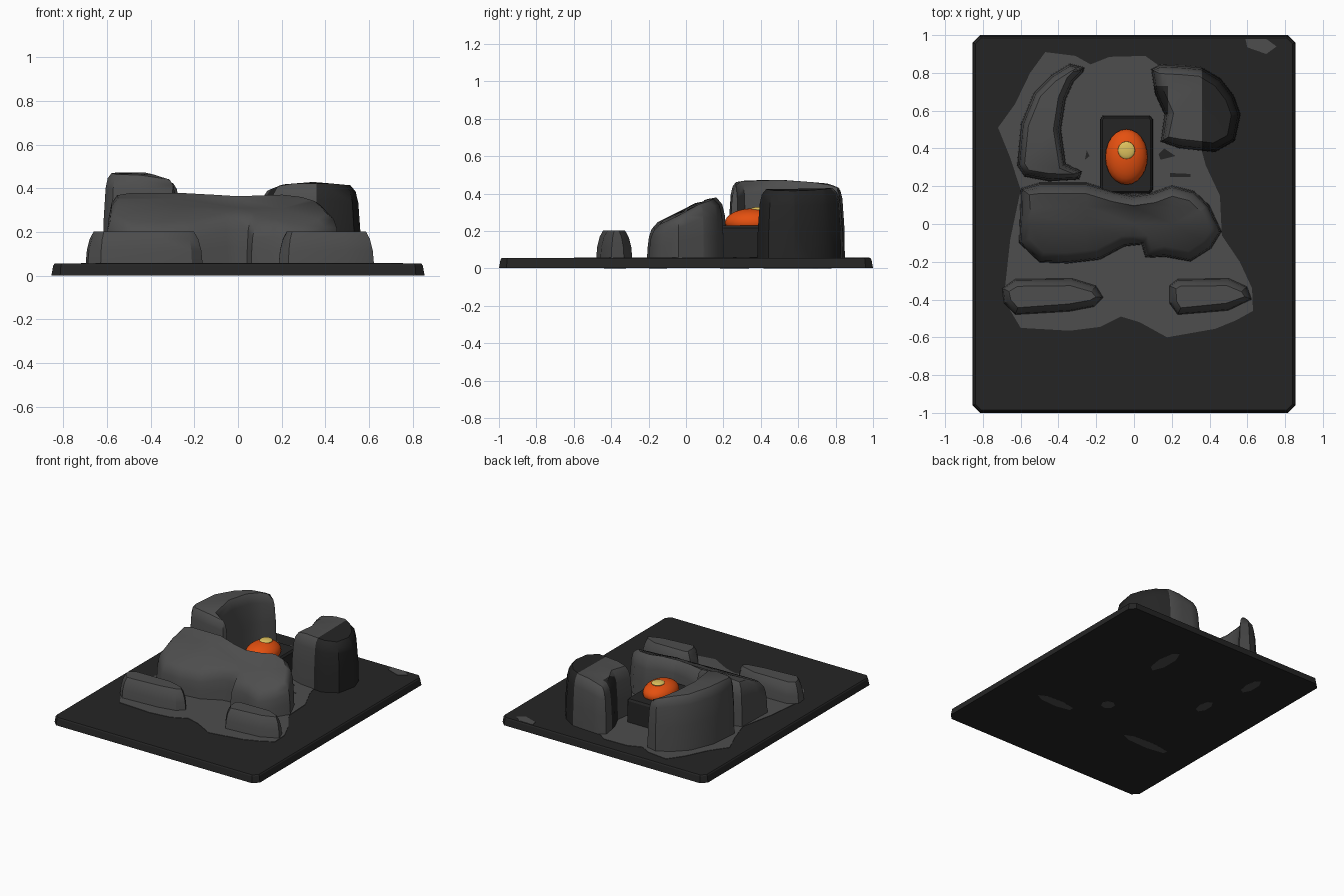
import bpy, bmesh, math
from mathutils import Vector

if "Cube" in bpy.data.objects:
    bpy.data.objects.remove(bpy.data.objects["Cube"])


def material(name, rgb):
    m = bpy.data.materials.new(name)
    m.diffuse_color = (*rgb, 1)
    m.use_nodes = True
    m.node_tree.nodes["Principled BSDF"].inputs["Base Color"].default_value = m.diffuse_color
    return m


DARK = material("charcoal", (0.018, 0.018, 0.018))
GREY = material("stone grey", (0.075, 0.075, 0.075))
ORANGE = material("orange", (0.78, 0.08, 0.005))
YELLOW = material("pale yellow", (0.72, 0.53, 0.11))


def finish(name, bm, *mats, smooth=None):
    bmesh.ops.recalc_face_normals(bm, faces=bm.faces)
    me = bpy.data.meshes.new(name)
    bm.to_mesh(me)
    bm.free()
    ob = bpy.data.objects.new(name, me)
    bpy.context.collection.objects.link(ob)
    for m in mats:
        me.materials.append(m)
    if smooth:
        bpy.ops.object.select_all(action='DESELECT')
        ob.select_set(True)
        bpy.context.view_layer.objects.active = ob
        bpy.ops.object.shade_smooth_by_angle(angle=math.radians(smooth))
    return ob


def inset(pts, d):
    """Shift every outline point inward by d."""
    n = len(pts)
    area = sum(pts[i - 1][0] * pts[i][1] - pts[i][0] * pts[i - 1][1] for i in range(n))
    s = 1 if area > 0 else -1
    out = []
    for i in range(n):
        p = Vector(pts[i])
        a = (p - Vector(pts[i - 1])).normalized()
        b = (Vector(pts[(i + 1) % n]) - p).normalized()
        nor = Vector((-a.y - b.y, a.x + b.x)).normalized() * s
        out.append(p + nor * d)
    return out


def loft(outline, rings, top, bottom=0.03, cuts=()):
    """Stack inset copies of an outline; top(x, y) is the local height."""
    bm = bmesh.new()
    loops = []
    for frac, d in rings:
        loops.append([bm.verts.new((p.x, p.y, bottom + (top(p.x, p.y) - bottom) * frac))
                      for p in inset(outline, d)])
    n = len(outline)
    for lo, hi in zip(loops, loops[1:]):
        for i in range(n):
            j = (i + 1) % n
            bm.faces.new((lo[i], lo[j], hi[j], hi[i]))
    bm.faces.new(loops[0][::-1])
    bm.faces.new(loops[-1])
    for axis, value in cuts:
        nor = Vector((1, 0, 0)) if axis == 'x' else Vector((0, 1, 0))
        bmesh.ops.bisect_plane(bm, geom=bm.verts[:] + bm.edges[:] + bm.faces[:],
                               plane_co=nor * value, plane_no=nor, dist=1e-5)
    bmesh.ops.triangulate(bm, faces=[f for f in bm.faces if len(f.verts) > 4])
    return bm


def curve(x, keys):
    """Piecewise linear lookup."""
    if x <= keys[0][0]:
        return keys[0][1]
    for (a, u), (b, v) in zip(keys, keys[1:]):
        if x <= b:
            return u + (v - u) * (x - a) / (b - a)
    return keys[-1][1]


def plate(name, outline, z, h, mat):
    return finish(name, loft(outline, [(0, 0), (1, 0)], lambda x, y: z + h, bottom=z), mat)


# base slab with clipped corners and sloping rim
X, Y, C = 0.855, 1.0, 0.04
slab = [(-X + C, -Y), (X - C, -Y), (X, -Y + C), (X, Y - C),
        (X - C, Y), (-X + C, Y), (-X, Y - C), (-X, -Y + C)]
finish("base_slab", loft(slab, [(0, 0), (0.85, 0.009), (1, 0.016)],
                         lambda x, y: 0.055, bottom=0.0005), DARK)

# pale ground patches painted on the slab
plate("ground_patch", [
    (-.47, .91), (-.31, .89), (-.23, .845), (-.13, .885), (.06, .89), (.13, .84), (.3, .8),
    (.35, .42), (.38, .31), (.455, .15), (.465, -.06), (.56, -.2), (.625, -.34), (.63, -.46),
    (.54, -.51), (.43, -.555), (.175, -.6), (.03, -.52), (-.07, -.49), (-.18, -.545),
    (-.34, -.565), (-.6, -.55), (-.69, -.4), (-.655, -.08), (-.6, .18), (-.655, .35),
    (-.72, .51), (-.63, .635), (-.55, .8)], 0.052, 0.006, GREY)
plate("corner_patch", [(.59, .98), (.7, .98), (.755, .94), (.7, .9), (.6, .935)],
      0.052, 0.0055, GREY)
for i, pts in enumerate([[(-.26, .34), (-.235, .36), (-.25, .39)],
                         [(.14, .34), (.22, .36), (.16, .4), (.13, .37)],
                         [(.19, .25), (.3, .25), (.3, .265), (.19, .27)]]):
    plate(f"dark_fleck_{i}", pts, 0.054, 0.006, DARK)

# small pale patches on the underside
for i, (x, y, rx, ry) in enumerate([(.19, .56, .05, .15), (-.49, .68, .04, .1),
                                    (-.42, .26, .04, .08), (.41, -.36, .16, .04),
                                    (-.44, -.40, .2, .04), (.11, -.15, .05, .05)]):
    plate(f"underside_patch_{i}", [(x + rx * math.cos(a * math.tau / 7),
                                    y + ry * math.sin(a * math.tau / 7)) for a in range(7)],
          0.0, 0.001, GREY)

SIDES = [(0, 0), (0.45, 0.004), (0.8, 0.014), (0.93, 0.026), (1, 0.05)]

# curved back-left stone
bm = loft([(-.26, .83), (-.34, .85), (-.44, .79), (-.53, .7), (-.6, .53), (-.62, .31),
           (-.58, .25), (-.45, .225), (-.29, .235), (-.275, .28), (-.36, .32), (-.385, .5),
           (-.36, .66), (-.32, .75), (-.27, .8)],
          [(0, 0), (0.5, 0.004), (0.85, 0.014), (0.95, 0.024), (1, 0.042)],
          lambda x, y: curve(y, [(.23, .455), (.35, .475), (.55, .472), (.85, .445)])
          - max(0, x + .38) * .3)
finish("left_back_stone", bm, GREY, smooth=40)

# rounded back-right stone, dark outer half and dark inner notch
bm = loft([(.09, .82), (.14, .845), (.26, .84), (.36, .83), (.46, .77), (.53, .68), (.565, .58),
           (.535, .44), (.43, .38), (.24, .40), (.14, .435), (.16, .58), (.11, .69)],
          SIDES, lambda x, y: curve(x, [(.1, .375), (.2, .418), (.35, .43), (.56, .41)]),
          cuts=[('x', .36), ('x', .18), ('y', .58), ('y', .73)])
for f in bm.faces:
    c = f.calc_center_median()
    f.material_index = int(c.x > .36 or (c.x < .18 and .58 < c.y < .73))
finish("right_back_stone", bm, GREY, DARK, smooth=40)

# long middle stone, sloping down to the front


def middle_top(x, y):
    z = curve(y, [(-.2, .215), (-.1, .28), (0, .335), (.09, .378), (.16, .38), (.22, .36)])
    return z - curve(x, [(-.6, .02), (-.5, 0), (-.25, 0), (0, .014), (.2, .008), (.44, .035)])


bm = loft([(-.6, .19), (-.5, .22), (-.25, .22), (-.1, .175), (0, .155), (.1, .17), (.2, .205),
           (.32, .175), (.4, .1), (.465, -.04), (.41, -.13), (.3, -.2), (.16, -.175),
           (.06, -.18), (.04, -.11), (-.05, -.12), (-.18, -.19), (-.35, -.21), (-.5, -.205),
           (-.61, -.1), (-.605, .05)],
          [(0, 0), (0.45, 0.005), (0.75, 0.012), (0.92, 0.026), (1, 0.058)], middle_top,
          cuts=[('y', .09), ('y', 0), ('x', -.25), ('x', 0), ('x', .2)])
finish("middle_stone", bm, GREY, smooth=45)

# two low front stones
LOW = [(0, 0), (0.5, 0.008), (0.8, 0.022), (1, 0.042)]
for name, pts in (
    ("front_left_stone", [(-.7, -.34), (-.63, -.29), (-.33, -.285), (-.2, -.325), (-.16, -.39),
                          (-.21, -.44), (-.34, -.465), (-.63, -.482), (-.69, -.42)]),
    ("front_right_stone", [(.185, -.325), (.23, -.29), (.5, -.285), (.6, -.33), (.625, -.4),
                           (.5, -.46), (.23, -.482), (.185, -.42)])):
    finish(name, loft(pts, LOW, lambda x, y: 0.202), GREY, smooth=30)

# dark pedestal
bm = loft([(-.18, .18), (-.165, .16), (.085, .16), (.1, .18), (.1, .555), (.085, .575),
           (-.165, .575), (-.18, .555)],
          [(0, 0), (0.93, 0.003), (1, 0.014)], lambda x, y: 0.23)
finish("pedestal", bm, DARK)


# orange dome and yellow cap
def blob(name, loc, size, mat):
    bm = bmesh.new()
    bmesh.ops.create_uvsphere(bm, u_segments=24, v_segments=14, radius=1)
    bmesh.ops.scale(bm, vec=size, verts=bm.verts)
    bmesh.ops.translate(bm, vec=loc, verts=bm.verts)
    finish(name, bm, mat, smooth=60)


blob("orange_dome", (-.04, .355, .245), (.112, .147, .075), ORANGE)
blob("yellow_cap", (-.04, .39, .316), (.045, .047, .013), YELLOW)
